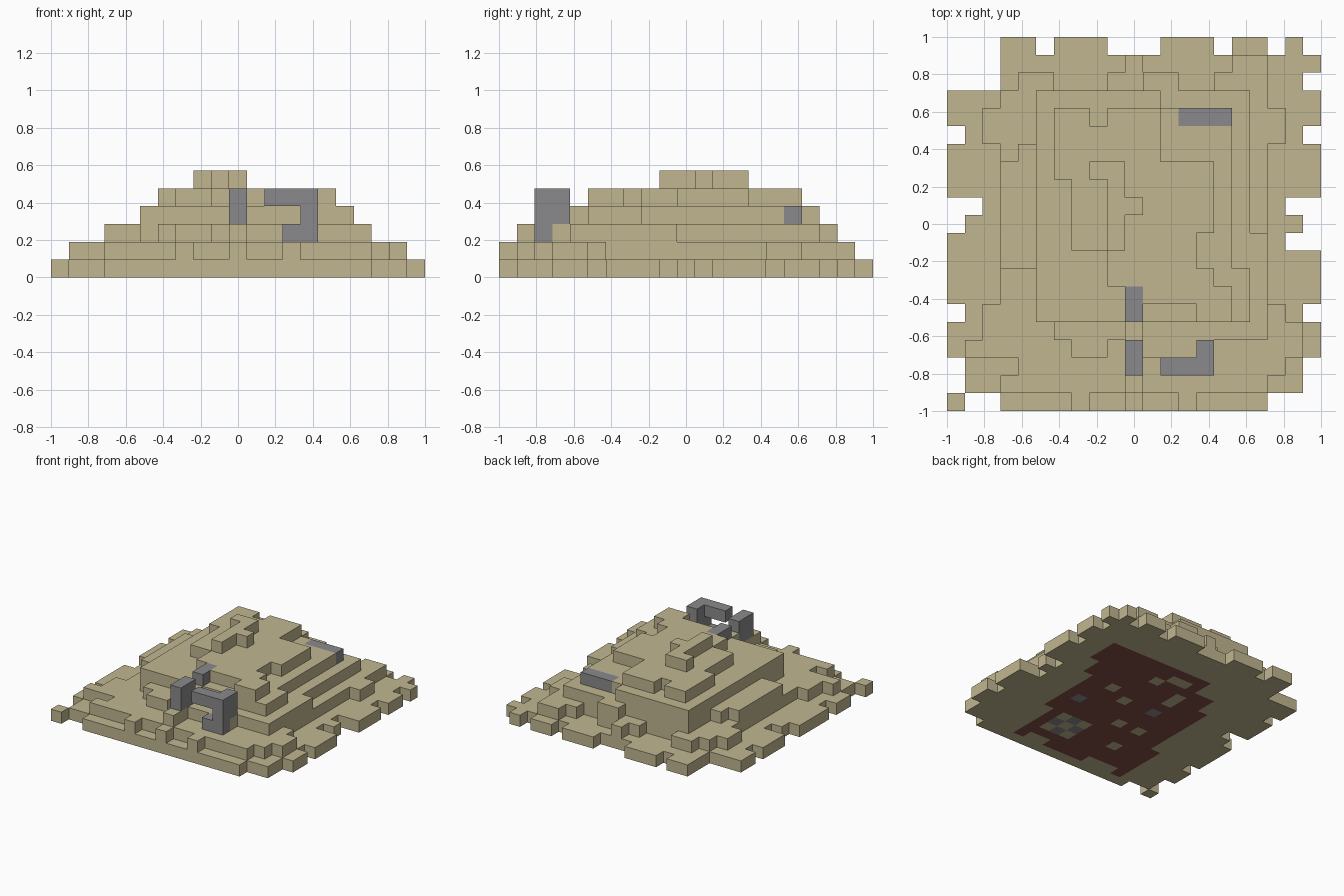
import bpy
import bmesh

if "Cube" in bpy.data.objects:
    bpy.data.objects.remove(bpy.data.objects["Cube"], do_unlink=True)

GRID = 21
CELL = 2 / GRID


def make_material(name, red, green, blue):
    linear = [(c / 255) ** 2.2 for c in (red, green, blue)] + [1]
    mat = bpy.data.materials.new(name)
    mat.use_nodes = True
    mat.diffuse_color = linear
    mat.node_tree.nodes["Principled BSDF"].inputs["Base Color"].default_value = linear
    return mat


SAND = make_material("sand", 192, 181, 143)
STONE = make_material("grey stone", 137, 137, 139)
CLAY = make_material("red clay", 130, 82, 74)


def area(boxes):
    """Cells covered by (first column, end column, first row, end row) boxes; rows run back to front."""
    return {(c, r) for c0, c1, r0, r1 in boxes for c in range(c0, c1) for r in range(r0, r1)}


def block(level, *boxes):
    return {(c, r, level) for c, r in area(boxes)}


# Ground terrace with its ragged rim
terrace_ground = area([
    (1, 20, 3, 9), (2, 19, 9, 10), (1, 20, 10, 11), (1, 19, 11, 12), (1, 20, 12, 20),
    (0, 21, 3, 5), (0, 21, 6, 9), (0, 1, 11, 15), (20, 21, 12, 15), (0, 21, 16, 18),
    (0, 1, 20, 21), (3, 18, 20, 21), (3, 21, 1, 2), (3, 20, 2, 3),
    (3, 5, 0, 1), (6, 9, 0, 1), (12, 15, 0, 1), (16, 18, 0, 1), (19, 20, 0, 1),
])

# Second terrace, with single steps on the front edge
terrace_low = area([
    (3, 18, 3, 18), (4, 18, 18, 19), (3, 18, 19, 20),
    (4, 6, 2, 3), (9, 13, 2, 3), (15, 18, 2, 3), (10, 11, 1, 2), (16, 18, 1, 2),
    (2, 3, 4, 6), (18, 19, 4, 6), (2, 3, 15, 18), (1, 2, 17, 18),
    (18, 19, 15, 19), (19, 20, 16, 18),
    (7, 8, 20, 21), (10, 11, 20, 21), (13, 14, 20, 21),
])

# Third terrace
terrace_middle = area([
    (5, 17, 3, 16), (4, 5, 6, 13), (3, 4, 7, 13), (17, 18, 11, 17),
    (6, 18, 16, 17), (7, 9, 17, 18), (10, 15, 17, 18), (11, 13, 2, 3), (10, 11, 17, 20),
])

# Fourth terrace
terrace_high = area([
    (5, 12, 3, 4), (5, 16, 4, 16), (16, 17, 13, 16), (10, 11, 16, 17),
])

# Fifth terrace
terrace_upper = area([
    (6, 8, 4, 7), (8, 9, 5, 7), (9, 12, 4, 7), (6, 7, 7, 8), (7, 15, 7, 11),
    (7, 14, 11, 12), (9, 14, 12, 14), (9, 10, 13, 14), (11, 15, 13, 15),
    (14, 16, 14, 16),
])

# Crest
terrace_crest = area([(8, 10, 7, 8), (9, 10, 8, 12), (10, 11, 9, 10)])

terraces = [terrace_ground, terrace_low, terrace_middle,
            terrace_high, terrace_upper, terrace_crest]
sand_cells = {(c, r, z) for top, cells in enumerate(terraces)
              for c, r in cells for z in range(top + 1)}

# Stone remains standing on and set into the mound
stones = {
    "stone_pillar": block(3, (10, 11, 17, 19)) | block(4, (10, 11, 17, 19)),
    "stone_hook": block(2, (13, 15, 18, 19)) | block(3, (14, 15, 17, 19))
    | block(4, (12, 15, 18, 19), (14, 15, 17, 18)),
    "stone_step": block(4, (10, 11, 14, 16)),
    "stone_slab": block(3, (13, 16, 4, 5)),
}
stone_cells = set().union(*stones.values())
sand_cells -= stone_cells
solid = sand_cells | stone_cells

# Clay floor under the mound, pierced by sand and stone patches
clay_floor = area([
    (4, 15, 15, 20), (5, 16, 8, 15), (6, 17, 6, 9), (8, 18, 4, 7),
]) - area([
    (13, 14, 9, 10), (11, 12, 6, 7), (10, 11, 5, 6), (9, 10, 5, 6), (8, 9, 7, 9),
    (11, 12, 10, 11), (9, 10, 13, 14), (7, 8, 13, 14), (7, 8, 16, 17),
    (5, 8, 19, 20), (12, 14, 19, 20), (11, 14, 15, 18),
])
stone_floor = area([
    (14, 15, 12, 13), (8, 9, 10, 11), (12, 13, 15, 16), (12, 13, 17, 18),
    (11, 12, 16, 17), (13, 14, 16, 17),
])

# Each side of a cell: outward step in columns, rows, levels, and its two spanning axes
SIDES = [(axis, sign) for axis in range(3) for sign in (0, 1)]


def build(name, cells, material_rule):
    """Skin a set of cells, leaving out faces shared with other solid cells."""
    bm = bmesh.new()
    corners = {}

    def corner(point):
        if point not in corners:
            c, r, z = point
            corners[point] = bm.verts.new((c * CELL - 1, 1 - r * CELL, z * CELL))
        return corners[point]

    for cell in sorted(cells):
        for axis, sign in SIDES:
            near = list(cell)
            near[axis] += 2 * sign - 1
            if tuple(near) in solid:
                continue
            loop = []
            for u, v in ((0, 0), (1, 0), (1, 1), (0, 1)):
                point = list(cell)
                point[axis] += sign
                point[(axis + 1) % 3] += u
                point[(axis + 2) % 3] += v
                loop.append(corner(tuple(point)))
            # Rows run against y, so the winding flips with the sign
            face = bm.faces.new(loop if sign == 0 else loop[::-1])
            face.material_index = material_rule(cell, axis == 2 and sign == 0)
    mesh = bpy.data.meshes.new(name)
    bm.to_mesh(mesh)
    bm.free()
    for mat in (SAND, STONE, CLAY):
        mesh.materials.append(mat)
    bpy.context.collection.objects.link(bpy.data.objects.new(name, mesh))


def mound_material(cell, faces_down):
    if faces_down and cell[2] == 0:
        if cell[:2] in stone_floor:
            return 1
        if cell[:2] in clay_floor:
            return 2
    return 0


build("sand_mound", sand_cells, mound_material)
for stone_name, cells in stones.items():
    build(stone_name, cells, lambda cell, faces_down: 1)
